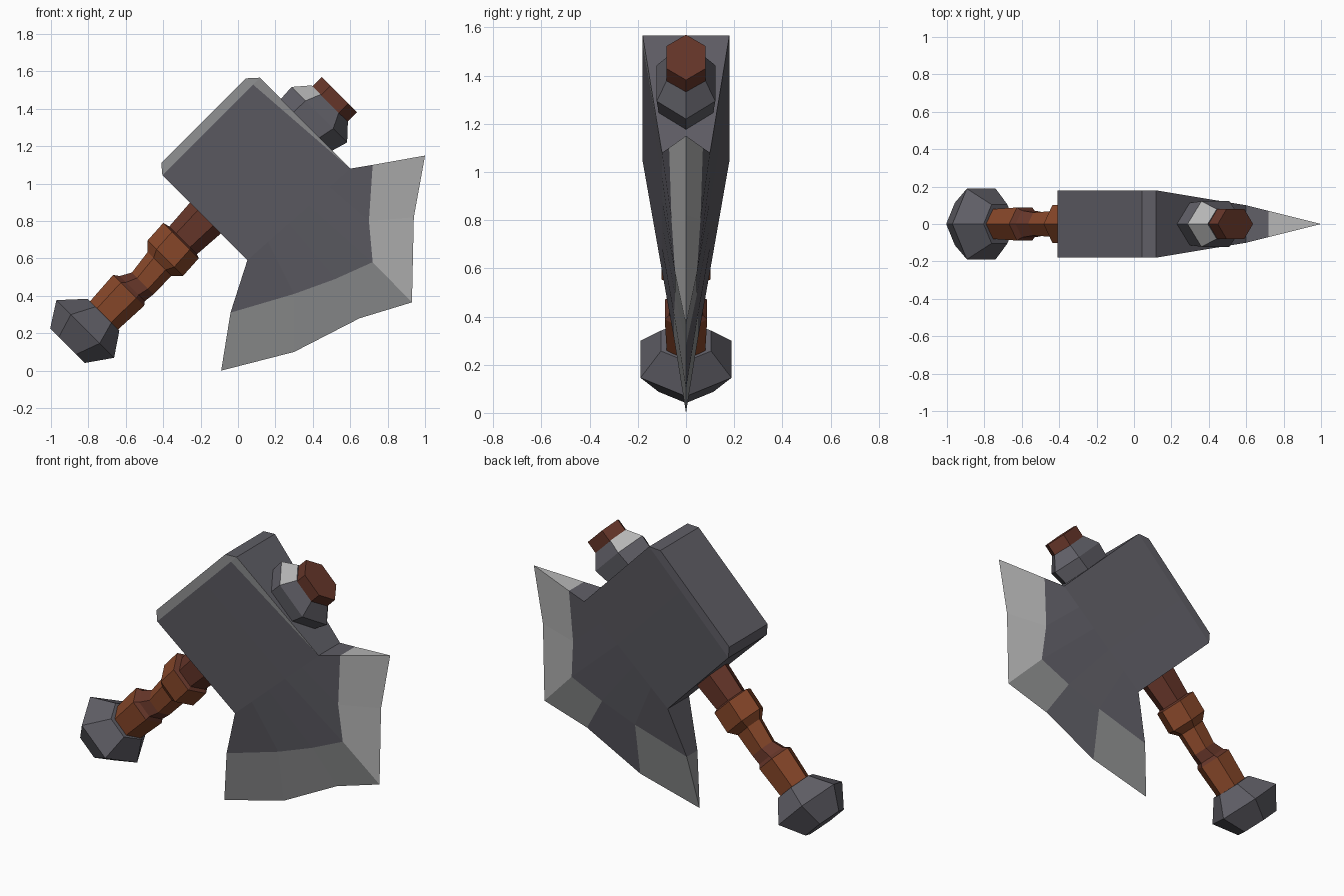
import bpy, bmesh, math
from mathutils import Vector

if "Cube" in bpy.data.objects:
    bpy.data.objects.remove(bpy.data.objects["Cube"])


def material(name, color):
    m = bpy.data.materials.new(name)
    m.diffuse_color = (*color, 1)
    m.use_nodes = True
    m.node_tree.nodes["Principled BSDF"].inputs["Base Color"].default_value = m.diffuse_color
    return m


DARK = material("dark iron", (0.115, 0.112, 0.132))
MID = material("worn steel", (0.28, 0.285, 0.29))
LIGHT = material("bright edge", (0.46, 0.46, 0.46))
BROWN = material("dark leather", (0.13, 0.036, 0.022))
ORANGE = material("tan leather", (0.24, 0.062, 0.022))

R2 = math.sqrt(0.5)


def tilt(u, v, y=0.0):
    """u runs up the handle, v runs from the hammer butt to the blade."""
    return Vector(((u + v) * R2, y, (u - v) * R2))


def finish(name, bm, mats):
    bmesh.ops.remove_doubles(bm, verts=bm.verts, dist=1e-4)
    bmesh.ops.recalc_face_normals(bm, faces=bm.faces)
    me = bpy.data.meshes.new(name)
    bm.to_mesh(me)
    bm.free()
    for m in mats:
        me.materials.append(m)
    ob = bpy.data.objects.new(name, me)
    bpy.context.collection.objects.link(ob)
    return ob


def hex_loft(name, rings, squash, mats, rule=lambda seg, side: 0):
    """Six-sided loft along the handle; rings hold (u, v centre, radius)."""
    bm = bmesh.new()
    loops = []
    for u, v, r in rings:
        loops.append([bm.verts.new(tilt(u, v + r * math.cos(k * math.pi / 3),
                                        r * squash * math.sin(k * math.pi / 3)))
                      for k in range(6)])
    for i in range(len(loops) - 1):
        a, b = loops[i], loops[i + 1]
        for k in range(6):
            j = (k + 1) % 6
            f = bm.faces.new((a[k], a[j], b[j], b[k]))
            f.material_index = rule(i, k)
    bm.faces.new(loops[0])
    bm.faces.new(loops[-1])
    return finish(name, bm, mats)


# Axe head: rows from hammer butt to cutting edge, columns from top to bottom
def line(a, b, ts):
    return [a.lerp(b, t) for t in ts]


def pts(coords):
    return [Vector(c) for c in coords]


spread = [0, 0.2, 0.4, 0.6, 0.8, 1]
rows = [
    line(tilt(1.135, -1.075, 0.18), tilt(0.495, -1.075, 0.18), [0, 0.05] + spread[1:]),
    line(tilt(1.19, -1.025, 0.18), tilt(0.453, -1.025, 0.18), [0, 0.07] + spread[1:]),
    line(Vector((0.60, 0.10, 1.08)), Vector((0.05, 0.10, 0.59)), [0] + spread),
    pts([(0.72, 0.07, 1.10), (0.72, 0.07, 1.10), (0.70, 0.06, 0.80), (0.72, 0.045, 0.58),
         (0.52, 0.045, 0.49), (0.30, 0.05, 0.41), (-0.04, 0.05, 0.31)]),
    pts([(1, 0, 1.15), (1, 0, 1.15), (0.94, 0, 0.82), (0.93, 0, 0.365),
         (0.65, 0, 0.28), (0.30, 0, 0.10), (-0.09, 0, 0.0)]),
]
bm = bmesh.new()
sides = {s: [[bm.verts.new((p.x, s * p.y, p.z)) for p in row] for row in rows]
         for s in (-1, 1)}


def head_color(s, i, c):
    if i == 3:
        if s == 1 and c == 4:
            return 0
        return 2 if c < 3 else 1
    # worn border on the front cheek only
    return 1 if s == -1 and (i == 0 or (i == 1 and c == 0)) else 0


for s, g in sides.items():
    for i in range(4):
        for c in range(6):
            f = bm.faces.new((g[i][c], g[i][c + 1], g[i + 1][c + 1], g[i + 1][c]))
            f.material_index = head_color(s, i, c)
front, back = sides[-1], sides[1]
for c in range(6):  # butt
    bm.faces.new((front[0][c], front[0][c + 1], back[0][c + 1], back[0][c]))
for i in range(4):  # top and bottom walls
    for c in (0, 6):
        f = bm.faces.new((front[i][c], front[i + 1][c], back[i + 1][c], back[i][c]))
        if i == 3:
            f.material_index = 2 if c == 0 else 1
finish("axe_head", bm, [DARK, MID, LIGHT])

# Pommel
hex_loft("pommel", [(-0.55, -0.739, 0.131), (-0.42, -0.735, 0.218), (-0.297, -0.72, 0.12)],
         1.0, [DARK])

# Leather-wrapped grip with raised collar
hex_loft("grip", [(-0.32, -0.715, 0.105), (-0.11, -0.717, 0.117), (-0.09, -0.71, 0.095),
                  (-0.03, -0.69, 0.082), (0.107, -0.70, 0.09), (0.15, -0.70, 0.134),
                  (0.276, -0.707, 0.134), (0.285, -0.70, 0.105), (0.50, -0.70, 0.12)],
         0.87, [BROWN, ORANGE], lambda i, k: 1 if i in (0, 3, 4, 5) else 0)

# Iron ring above the head, worn on its upper left bevel
hex_loft("top_ring", [(1.15, -0.67, 0.18), (1.19, -0.67, 0.195), (1.275, -0.66, 0.21),
                      (1.357, -0.663, 0.137)],
         0.67, [DARK, LIGHT], lambda i, k: 1 if i == 2 and k in (2, 3) else 0)

# Handle end
hex_loft("handle_end", [(1.33, -0.66, 0.133), (1.427, -0.66, 0.133)], 0.7, [BROWN])
